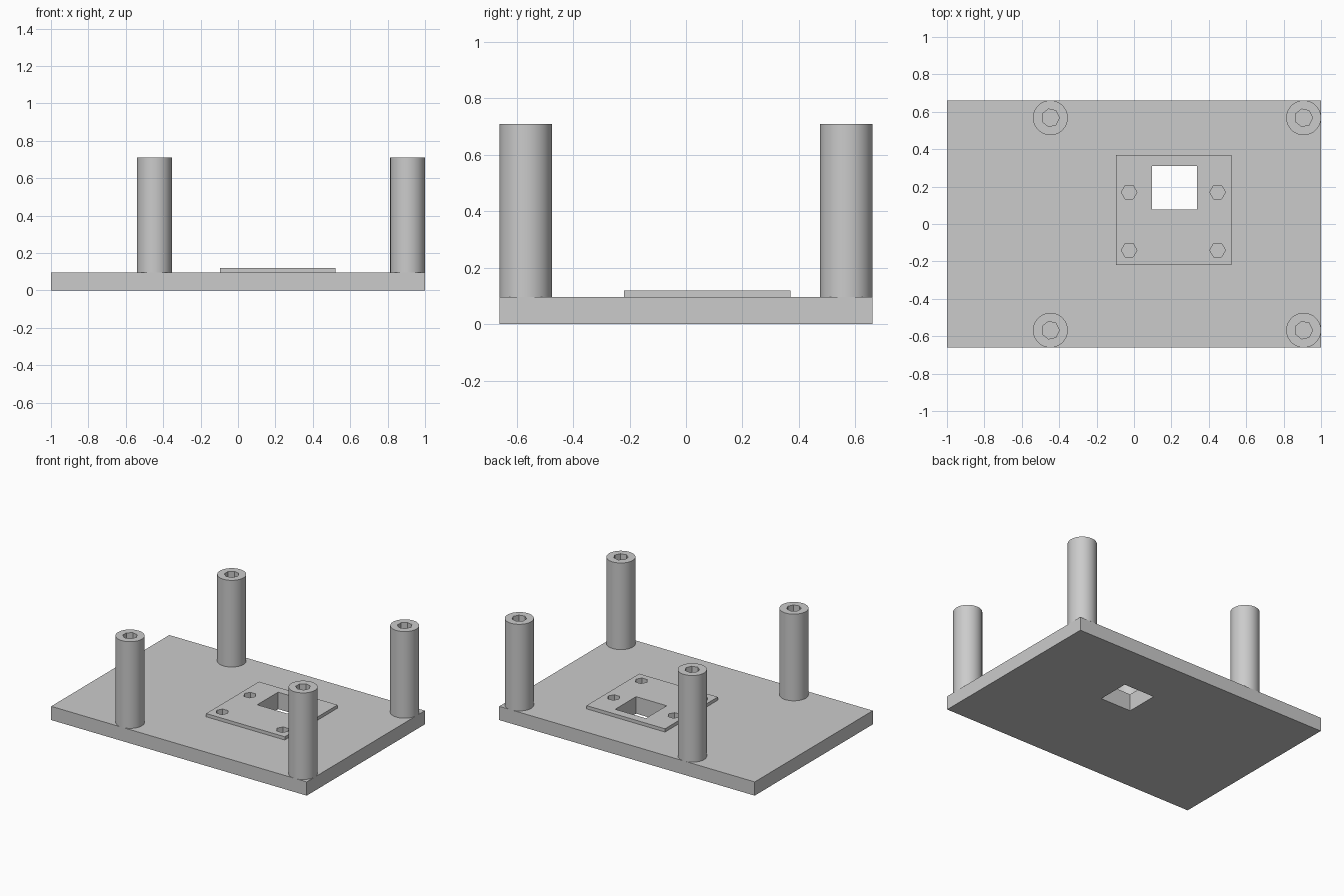
import bpy
import math

if "Cube" in bpy.data.objects:
    bpy.data.objects.remove(bpy.data.objects["Cube"], do_unlink=True)

grey = bpy.data.materials.new("plain grey")
grey.use_nodes = True
colour = (0.6, 0.6, 0.6, 1)
grey.diffuse_color = colour
grey.node_tree.nodes["Principled BSDF"].inputs["Base Color"].default_value = colour

BASE_TOP, PLATE_TOP, POST_TOP = 0.097, 0.12, 0.71


def finish(obj, name):
    obj.name = name
    obj.data.materials.append(grey)
    return obj


def box(name, x0, x1, y0, y1, z0, z1):
    bpy.ops.mesh.primitive_cube_add(
        size=1, location=((x0 + x1) / 2, (y0 + y1) / 2, (z0 + z1) / 2))
    obj = bpy.context.object
    obj.scale = (x1 - x0, y1 - y0, z1 - z0)
    bpy.ops.object.transform_apply(location=False, rotation=False, scale=True)
    return finish(obj, name)


def prism(name, x, y, radius, z0, z1, sides):
    # First corner points towards +x
    bpy.ops.mesh.primitive_cylinder_add(
        vertices=sides, radius=radius, depth=z1 - z0,
        location=(x, y, (z0 + z1) / 2), rotation=(0, 0, -math.pi / 2))
    bpy.ops.object.transform_apply(location=False, rotation=True, scale=False)
    return finish(bpy.context.object, name)


def cut(obj, cutters):
    bpy.context.view_layer.objects.active = obj
    for cutter in cutters:
        mod = obj.modifiers.new("cut", 'BOOLEAN')
        mod.operation = 'DIFFERENCE'
        mod.solver = 'EXACT'
        mod.object = cutter
        bpy.ops.object.modifier_apply(modifier=mod.name)


def discard(cutters):
    for cutter in cutters:
        bpy.data.objects.remove(cutter, do_unlink=True)


# Base slab and raised mounting plate
base = box("base_slab", -1, 1, -0.66, 0.66, 0, BASE_TOP)
plate = box("mounting_plate", -0.095, 0.52, -0.22, 0.37, BASE_TOP, PLATE_TOP)

# Square window right through, plus four blind hexagonal screw holes
cutters = [box("window_cutter", 0.097, 0.337, 0.077, 0.31, -0.1, 0.3)]
for x in (-0.026, 0.447):
    for y in (-0.14, 0.17):
        cutters.append(prism("screw_cutter", x, y, 0.042, 0.04, 0.3, 6))
cut(base, cutters)
cut(plate, cutters)
discard(cutters)

# Four hollow posts
for side, x in (("right", -0.447), ("left", 0.907)):
    for end, y in (("front", -0.568), ("back", 0.568)):
        post = prism(f"{end}_{side}_post", x, y, 0.093, BASE_TOP, POST_TOP, 64)
        bore = prism("bore_cutter", x, y, 0.048, 0.05, 0.9, 7)
        cut(post, [bore])
        discard([bore])
        bpy.ops.object.select_all(action='DESELECT')
        post.select_set(True)
        bpy.context.view_layer.objects.active = post
        bpy.ops.object.shade_smooth_by_angle(angle=math.radians(30))
